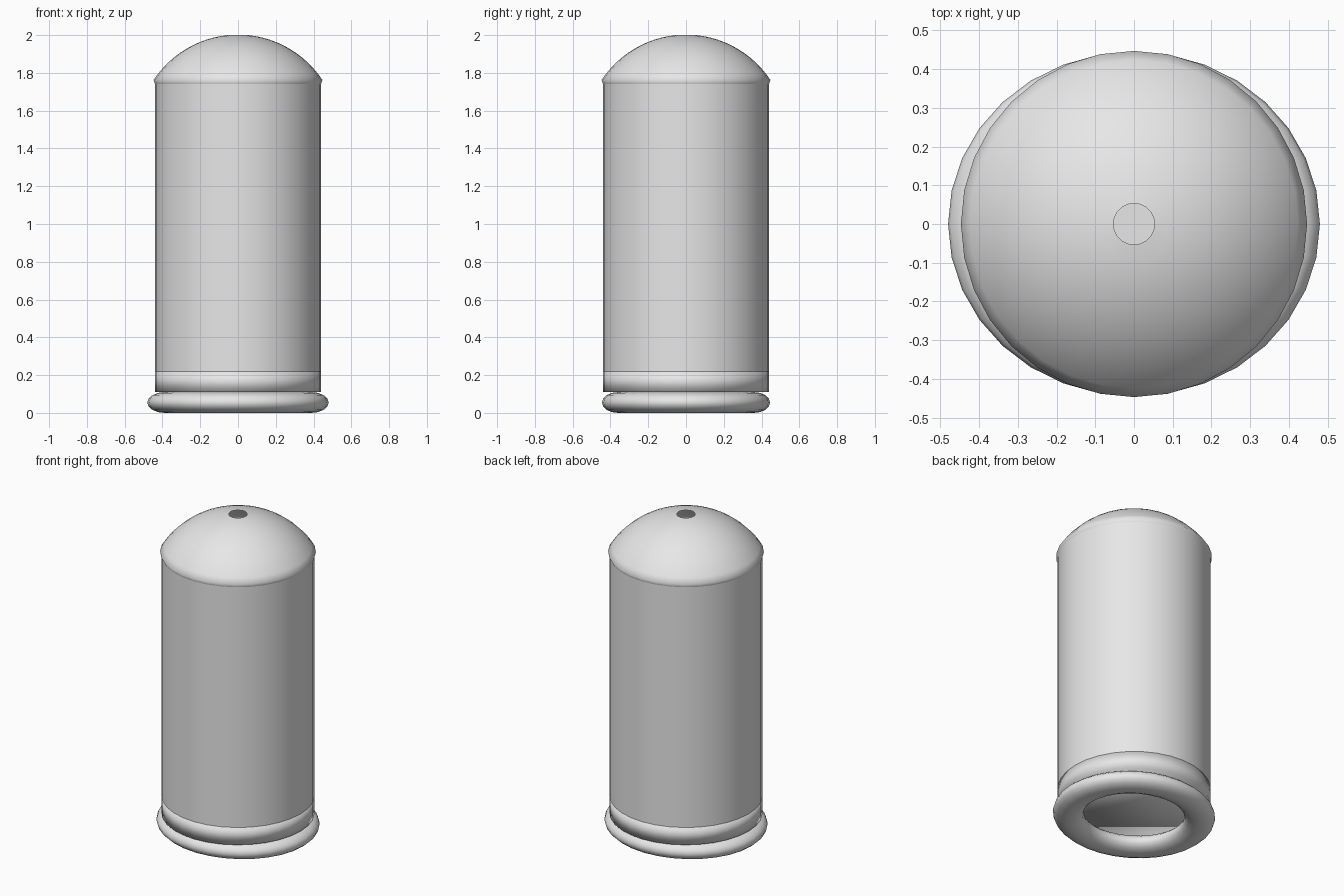
import bpy
import bmesh
import math

if "Cube" in bpy.data.objects:
    bpy.data.objects.remove(bpy.data.objects["Cube"], do_unlink=True)

SEGMENTS = 32

grey = bpy.data.materials.new("light_grey")
grey.use_nodes = True
grey.diffuse_color = (0.8, 0.8, 0.8, 1)
grey.node_tree.nodes["Principled BSDF"].inputs["Base Color"].default_value = (0.8, 0.8, 0.8, 1)


def lathe(name, profile, closed=False, cap_ends=False, scale=(1, 1), smooth_angle=None):
    """Turn a list of (radius, height) points about the z axis."""
    bm = bmesh.new()
    rings = []
    for r, z in profile:
        ring = []
        for i in range(SEGMENTS):
            a = math.tau * i / SEGMENTS
            ring.append(bm.verts.new((r * math.cos(a) * scale[0],
                                      r * math.sin(a) * scale[1], z)))
        rings.append(ring)
    pairs = list(zip(rings, rings[1:]))
    if closed:
        pairs.append((rings[-1], rings[0]))
    for low, high in pairs:
        for i in range(SEGMENTS):
            j = (i + 1) % SEGMENTS
            bm.faces.new((low[i], low[j], high[j], high[i]))
    if cap_ends:
        bm.faces.new(rings[0][::-1])
        bm.faces.new(rings[-1])
    mesh = bpy.data.meshes.new(name)
    bm.to_mesh(mesh)
    bm.free()
    mesh.materials.append(grey)
    obj = bpy.data.objects.new(name, mesh)
    bpy.context.collection.objects.link(obj)
    bpy.ops.object.select_all(action='DESELECT')
    obj.select_set(True)
    bpy.context.view_layer.objects.active = obj
    if smooth_angle is None:
        bpy.ops.object.shade_smooth()
    else:
        bpy.ops.object.shade_smooth_by_angle(angle=math.radians(smooth_angle))
    return obj


# Rounded foot ring, slightly wider from side to side
tube = [(0.375 + 0.088 * math.cos(math.tau * k / 16),
         0.055 + 0.055 * math.sin(math.tau * k / 16)) for k in range(16)]
lathe("foot_ring", tube, closed=True, scale=(1.037, 0.961))

# Soft-shaded collar between the foot and the body
lathe("collar", [(0.44, 0.11), (0.44, 0.22)], cap_ends=True)

# Tall straight body
lathe("body", [(0.44, 0.22), (0.44, 1.75)], cap_ends=True, smooth_angle=30)

# Domed lid: a spherical cap with a tucked-in lip and a small hole on top
R = 0.536
start, end = math.asin(0.447 / R), math.asin(0.053 / R)
cap = [(0.44, 1.742)]
for k in range(13):
    a = start + (end - start) * k / 12
    cap.append((R * math.sin(a), 2.0 - R * math.cos(end) + R * math.cos(a)))
lathe("domed_lid", cap)
